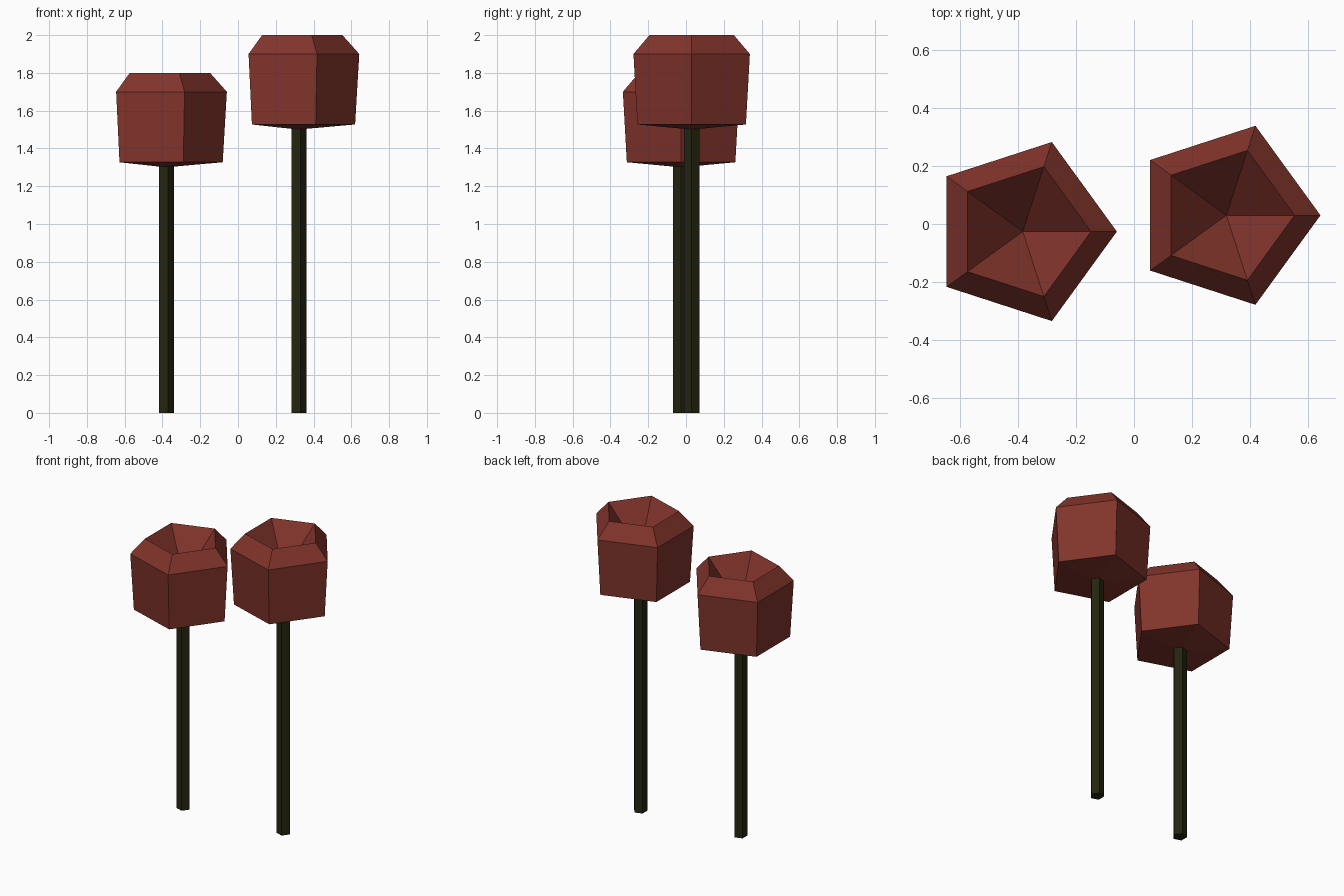
import bpy, bmesh, math

if "Cube" in bpy.data.objects:
    bpy.data.objects.remove(bpy.data.objects["Cube"])


def material(name, rgb):
    m = bpy.data.materials.new(name)
    m.diffuse_color = (*rgb, 1)
    m.use_nodes = True
    m.node_tree.nodes["Principled BSDF"].inputs["Base Color"].default_value = m.diffuse_color
    return m


RED = material("brick red", (0.22, 0.034, 0.024))
GREEN = material("dark olive", (0.018, 0.018, 0.005))
SIDES = 5


def lathe(name, profile, x, y, mat):
    """Turn (radius, z) pairs into a closed five-sided solid; both ends lie on the axis."""
    bm = bmesh.new()
    rings = []
    for r, z in profile:
        if r == 0:
            rings.append([bm.verts.new((0, 0, z))] * SIDES)
        else:
            rings.append([bm.verts.new((r * math.cos(math.tau * i / SIDES),
                                        r * math.sin(math.tau * i / SIDES), z))
                          for i in range(SIDES)])
    for low, high in zip(rings, rings[1:]):
        for i in range(SIDES):
            j = (i + 1) % SIDES
            corners = dict.fromkeys((low[i], low[j], high[j], high[i]))
            bm.faces.new(list(corners))
    bmesh.ops.recalc_face_normals(bm, faces=bm.faces)
    me = bpy.data.meshes.new(name)
    bm.to_mesh(me)
    bm.free()
    me.materials.append(mat)
    ob = bpy.data.objects.new(name, me)
    ob.location = (x, y, 0)
    bpy.context.collection.objects.link(ob)


# Two flowers: side, axis position and height of the rim
for side, x, y, top in (("left", -0.383, -0.026, 1.8), ("right", 0.318, 0.03, 2.0)):
    # Stem
    lathe(side + "_stem", [(0, 0), (0.044, 0), (0.044, top - 0.49), (0, top - 0.49)],
          x, y, GREEN)
    # Cup-shaped bloom: shallow underside, flared wall, sloped rim, hollow inside
    lathe(side + "_bloom", [(0, top - 0.5), (0.302, top - 0.473), (0.324, top - 0.1),
                            (0.235, top), (0, top - 0.27)], x, y, RED)
